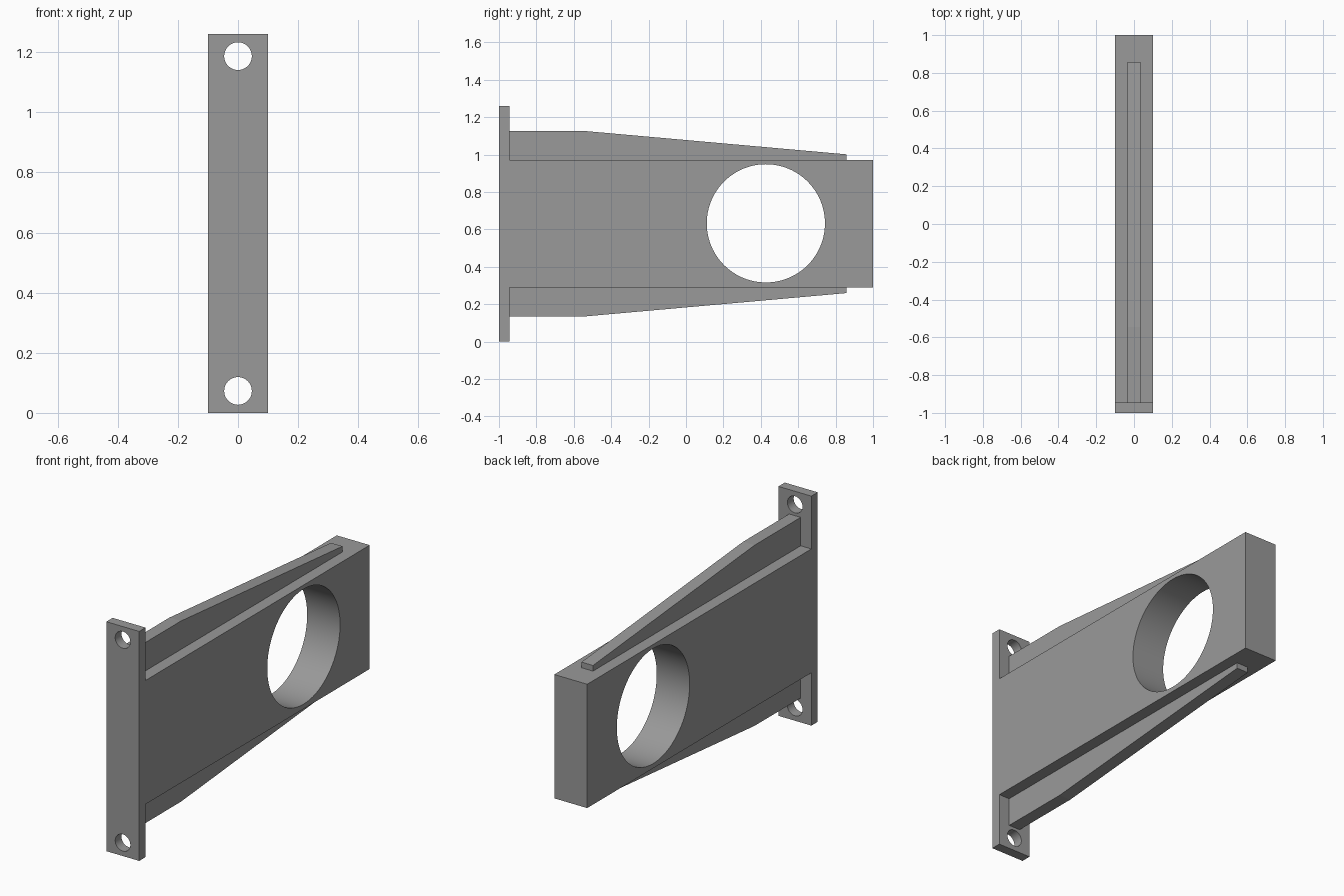
import bpy, bmesh, math
from mathutils import Matrix

if "Cube" in bpy.data.objects:
    bpy.data.objects.remove(bpy.data.objects["Cube"])

MID = 0.63            # height of the horizontal symmetry plane
HALF_W = 0.10         # half width of body and flange

grey = bpy.data.materials.new("grey_metal")
grey.diffuse_color = (0.32, 0.32, 0.32, 1)
grey.use_nodes = True
grey.node_tree.nodes["Principled BSDF"].inputs["Base Color"].default_value = grey.diffuse_color


def extrude_profile(name, points, half_width):
    """Extrude a (y, z) outline symmetrically along x."""
    bm = bmesh.new()
    face = bm.faces.new([bm.verts.new((-half_width, y, z)) for y, z in points])
    ext = bmesh.ops.extrude_face_region(bm, geom=[face])
    moved = [v for v in ext["geom"] if isinstance(v, bmesh.types.BMVert)]
    bmesh.ops.translate(bm, verts=moved, vec=(2 * half_width, 0, 0))
    bmesh.ops.recalc_face_normals(bm, faces=bm.faces)
    mesh = bpy.data.meshes.new(name)
    bm.to_mesh(mesh)
    bm.free()
    mesh.materials.append(grey)
    obj = bpy.data.objects.new(name, mesh)
    bpy.context.collection.objects.link(obj)
    return obj


def drill(target, center, radius, axis, sides):
    """Cut a round hole through the target along x or y."""
    rot = (0, math.pi / 2, 0) if axis == "X" else (math.pi / 2, 0, 0)
    bpy.ops.mesh.primitive_cylinder_add(vertices=sides, radius=radius, depth=0.5,
                                        location=center, rotation=rot)
    cutter = bpy.context.object
    cutter.hide_render = True
    cutter.data.materials.append(grey)
    mod = target.modifiers.new("hole", "BOOLEAN")
    mod.operation, mod.solver, mod.object = "DIFFERENCE", "EXACT", cutter
    bpy.context.view_layer.objects.active = target
    bpy.ops.object.modifier_apply(modifier=mod.name)
    bpy.data.objects.remove(cutter)


# Body and mounting flange in one T-shaped solid
upper = [(1.0, 0.34), (-0.945, 0.34), (-0.945, 0.63), (-1.0, 0.63)]
outline = [(y, MID + h) for y, h in upper] + [(y, MID - h) for y, h in reversed(upper)]
bracket = extrude_profile("bracket_body", outline, HALF_W)

# Large bore through the body and bolt holes through the flange
drill(bracket, (0, 0.427, MID + 0.002), 0.316, "X", 96)
for side in (1, -1):
    drill(bracket, (0, -0.97, MID + side * 0.557), 0.046, "Y", 48)

bpy.ops.object.select_all(action="DESELECT")
bracket.select_set(True)
bpy.context.view_layer.objects.active = bracket
bpy.ops.object.shade_smooth_by_angle(angle=math.radians(30))

# Tapered stiffening ribs above and below the body
rib = [(-0.945, 0.34), (0.857, 0.34), (0.857, 0.371), (-0.545, 0.496), (-0.945, 0.496)]
for name, side in (("upper_rib", 1), ("lower_rib", -1)):
    extrude_profile(name, [(y, MID + side * h) for y, h in rib], 0.035)
